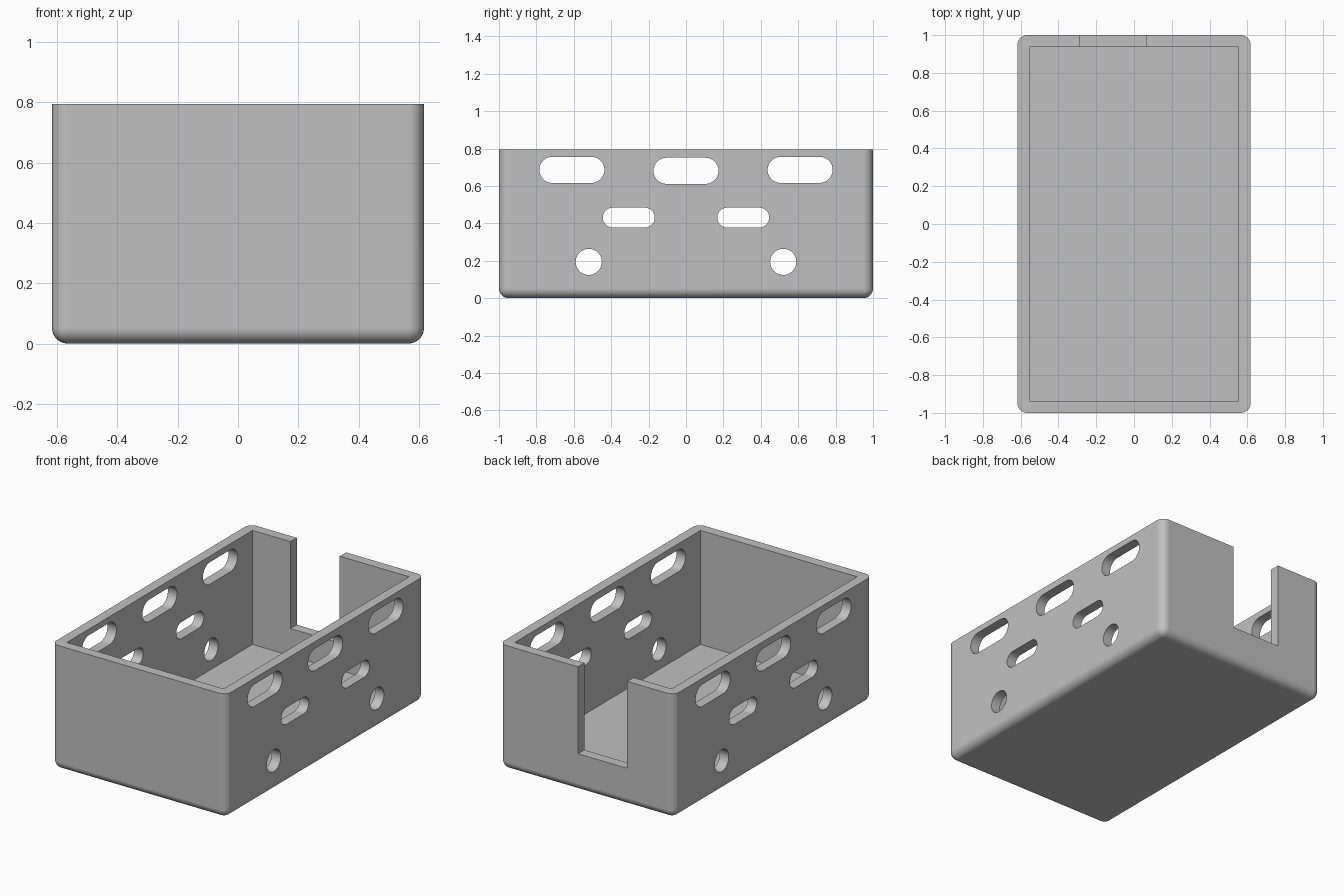
import bpy
import bmesh
from math import cos, sin, pi, radians

if "Cube" in bpy.data.objects:
    bpy.data.objects.remove(bpy.data.objects["Cube"], do_unlink=True)

HX, HY, HEIGHT = 0.617, 1.0, 0.795      # outer half sizes and height
WALL, FLOOR, ROUND = 0.064, 0.067, 0.052

grey = bpy.data.materials.new("plain grey")
grey.use_nodes = True
grey.diffuse_color = (0.53, 0.53, 0.53, 1)
grey.node_tree.nodes["Principled BSDF"].inputs["Base Color"].default_value = grey.diffuse_color


def add_block(bm, low, high):
    """Axis-aligned box between two corners."""
    verts = bmesh.ops.create_cube(bm, size=1)["verts"]
    for v in verts:
        v.co = [a + (c + 0.5) * (b - a) for c, a, b in zip(v.co, low, high)]


def add_slot(bm, y, z, length, width, steps=16):
    """Round-ended bar along x that passes through both side walls."""
    r, reach = width / 2, (length - width) / 2
    ring = []
    for side, start in ((1, -pi / 2), (-1, pi / 2)):
        count = steps + 1 if reach > 0 else steps
        for i in range(count):
            a = start + pi * i / steps
            ring.append((y + side * reach + r * cos(a), z + r * sin(a)))
    face = bm.faces.new([bm.verts.new((-1, py, pz)) for py, pz in ring])
    grown = bmesh.ops.extrude_face_region(bm, geom=[face])["geom"]
    for v in grown:
        if isinstance(v, bmesh.types.BMVert):
            v.co.x = 1


def make_object(name, bm):
    bmesh.ops.recalc_face_normals(bm, faces=bm.faces)
    mesh = bpy.data.meshes.new(name)
    bm.to_mesh(mesh)
    bm.free()
    mesh.materials.append(grey)
    obj = bpy.data.objects.new(name, mesh)
    bpy.context.collection.objects.link(obj)
    return obj


# Outer shell: rounded upright and bottom edges, crisp rim
bm = bmesh.new()
add_block(bm, (-HX, -HY, 0), (HX, HY, HEIGHT))
edges = [e for e in bm.edges if min(v.co.z for v in e.verts) < 0.01]
bmesh.ops.bevel(bm, geom=edges, offset=ROUND, segments=8, profile=0.5, affect="EDGES")
box = make_object("open_box", bm)

# Inner cavity
cavity = bmesh.new()
add_block(cavity, (WALL - HX, WALL - HY, FLOOR), (HX - WALL, HY - WALL, 1))

# Notch in the back wall
notch = bmesh.new()
add_block(notch, (-0.285, HY - 2 * WALL, 0.24), (0.063, HY + 0.1, 1))

# Vent slots and round holes through both side walls
vents = bmesh.new()
add_slot(vents, 0, 0.681, 0.348, 0.14)
for s in (-1, 1):
    add_slot(vents, s * 0.61, 0.686, 0.348, 0.14)
    add_slot(vents, s * 0.306, 0.431, 0.278, 0.106)
    add_slot(vents, s * 0.52, 0.194, 0.14, 0.14)

bpy.ops.object.select_all(action="DESELECT")
bpy.context.view_layer.objects.active = box
box.select_set(True)
for name, cut in (("cavity", cavity), ("notch", notch), ("vents", vents)):
    cutter = make_object(name + "_cutter", cut)
    cutter.hide_render = True
    mod = box.modifiers.new(name, "BOOLEAN")
    mod.operation, mod.solver, mod.object = "DIFFERENCE", "EXACT", cutter
    bpy.ops.object.modifier_apply(modifier=mod.name)
    bpy.data.objects.remove(cutter, do_unlink=True)

# Smooth rounds with sharp rims and even flat walls
bpy.ops.object.shade_smooth_by_angle(angle=radians(30))
weighted = box.modifiers.new("even_shading", "WEIGHTED_NORMAL")
weighted.keep_sharp = True
